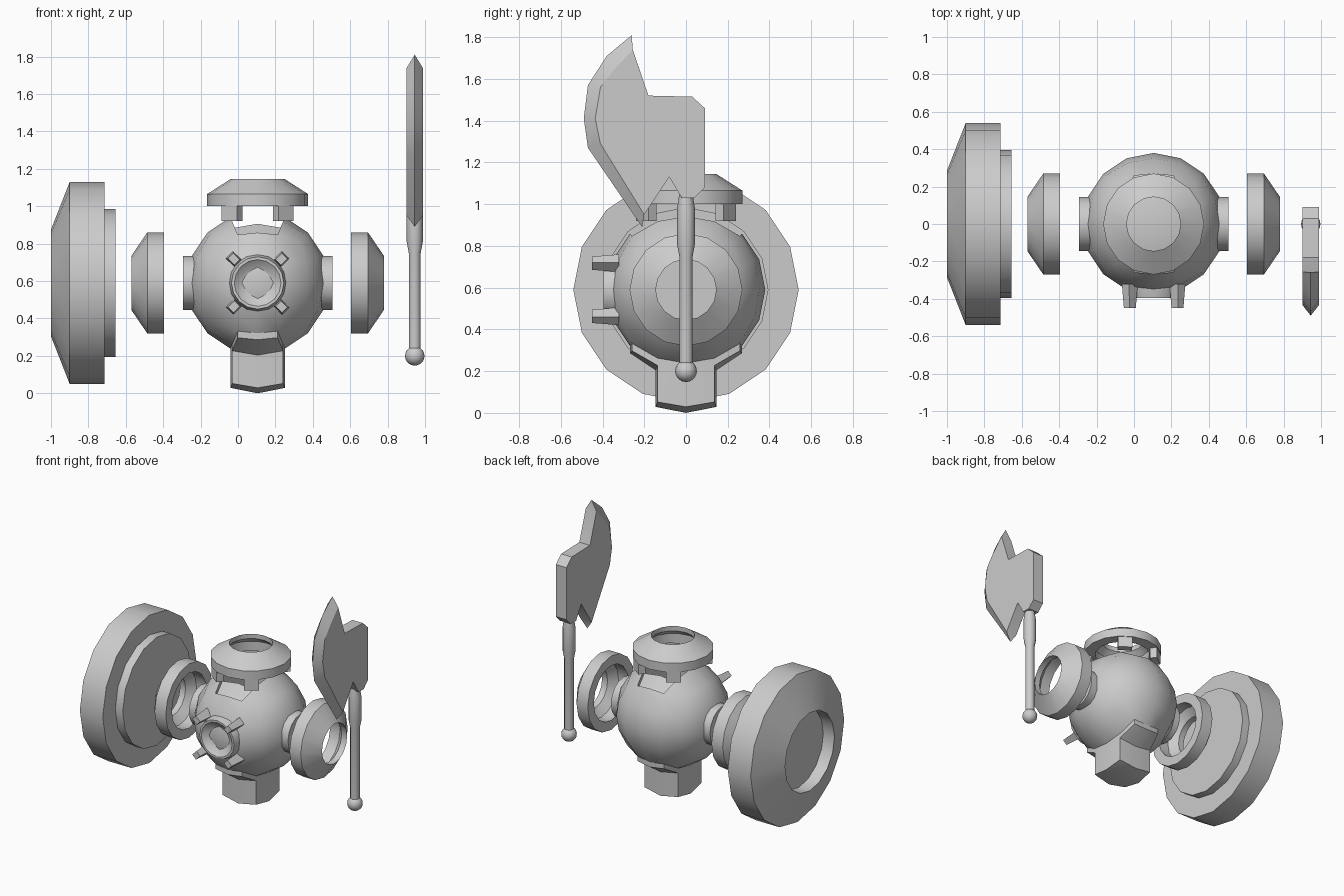
import bpy, bmesh, math
from mathutils import Matrix, Vector

cube = bpy.data.objects.get("Cube")
if cube:
    bpy.data.objects.remove(cube, do_unlink=True)

grey = bpy.data.materials.new("plain_grey")
grey.use_nodes = True
GREY = (0.6, 0.6, 0.6, 1)
grey.diffuse_color = GREY
grey.node_tree.nodes["Principled BSDF"].inputs["Base Color"].default_value = GREY

CX, CZ, R = 0.105, 0.59, 0.38
ALONG_X = Matrix.Rotation(math.pi / 2, 4, 'Y')
ALONG_MINUS_X = Matrix.Rotation(-math.pi / 2, 4, 'Y')
ALONG_MINUS_Y = Matrix.Rotation(math.pi / 2, 4, 'X')


def finish(bm, name):
    bmesh.ops.recalc_face_normals(bm, faces=bm.faces)
    mesh = bpy.data.meshes.new(name)
    bm.to_mesh(mesh)
    bm.free()
    obj = bpy.data.objects.new(name, mesh)
    bpy.context.collection.objects.link(obj)
    mesh.materials.append(grey)
    bpy.ops.object.select_all(action='DESELECT')
    obj.select_set(True)
    bpy.context.view_layer.objects.active = obj
    bpy.ops.object.shade_smooth_by_angle(angle=math.radians(31))
    return obj


def lathe(name, profile, place, turn=Matrix(), ring=False, sides=16):
    """Turn (radius, height) points about z, then rotate and place."""
    bm = bmesh.new()
    rows = []
    for r, h in profile:
        rows.append([bm.verts.new((r * math.cos(a), r * math.sin(a), h))
                     for a in (math.tau * i / sides for i in range(sides))])
    pairs = list(zip(rows, rows[1:]))
    if ring:
        pairs.append((rows[-1], rows[0]))
    for a, b in pairs:
        for i in range(sides):
            j = (i + 1) % sides
            bm.faces.new((a[i], a[j], b[j], b[i]))
    if not ring:
        bm.faces.new(rows[0])
        bm.faces.new(rows[-1])
    bm.transform(Matrix.Translation(place) @ turn)
    return finish(bm, name)


def box(name, size, matrix, taper=1.0):
    """A box whose +z end may be narrowed."""
    bm = bmesh.new()
    bmesh.ops.create_cube(bm, size=1)
    for v in bm.verts:
        k = taper if v.co.z > 0 else 1
        v.co = Vector((v.co.x * size[0] * k, v.co.y * size[1] * k, v.co.z * size[2]))
    bm.transform(matrix)
    return finish(bm, name)


# Body: rounded cube sphere with a top socket and a matching bottom plug
bm = bmesh.new()
bmesh.ops.create_cube(bm, size=2)
bmesh.ops.subdivide_edges(bm, edges=bm.edges[:], cuts=3, use_grid_fill=True)
strips, cores = {1: [], -1: []}, {1: [], -1: []}
for f in bm.faces:
    c = f.calc_center_median()
    if abs(c.z) > 0.99 and abs(c.x) < 0.5:
        s = 1 if c.z > 0 else -1
        strips[s].append(f)
        if abs(c.y) < 0.5:
            cores[s].append(f.calc_center_median())
for v in bm.verts:
    v.co = Vector([math.tan(c * math.pi / 4) for c in v.co]).normalized() * R


def push_down(faces, depth):
    out = bmesh.ops.extrude_face_region(bm, geom=faces)["geom"]
    bmesh.ops.translate(bm, vec=(0, 0, -depth),
                        verts=[g for g in out if isinstance(g, bmesh.types.BMVert)])
    old = [f for f in faces if f.is_valid]
    if old:
        bmesh.ops.delete(bm, geom=old, context='FACES')
    return [g for g in out if isinstance(g, bmesh.types.BMFace) and g.is_valid]


for s in (1, -1):
    moved = push_down(strips[s], 0.035)
    core = [f for f in moved if abs(f.calc_center_median().y) < R * 0.38]
    push_down(core, 0.175)
bm.transform(Matrix.Translation((CX, 0, CZ)))
finish(bm, "body")

# Side sockets and the outer arm rings
for side, turn, name in ((1, ALONG_X, "left"), (-1, ALONG_MINUS_X, "right")):
    centre = (CX, 0, CZ)
    lathe(name + "_socket", [(0.145, 0.3), (0.145, 0.4)], centre, turn)
    lathe(name + "_arm_ring",
          [(0.2, 0.5), (0.27, 0.5), (0.27, 0.59), (0.145, 0.675), (0.145, 0.63), (0.2, 0.58)],
          centre, turn, ring=True)

# Hat ring with four tabs under it
lathe("hat", [(0.19, 1.0), (0.27, 1.0), (0.27, 1.065), (0.145, 1.145),
              (0.145, 1.11), (0.19, 1.07)], (CX, 0, 0), ring=True)
for sx in (1, -1):
    for sy in (1, -1):
        spot = Matrix.Translation((CX + 0.137 * sx, 0.19 * sy, 0.965))
        spin = Matrix.Rotation(-sx * sy * math.radians(36), 4, 'Z')
        box("hat_tab", (0.1, 0.05, 0.09), spot @ spin)

# Front eye with four prongs
lathe("front_eye", [(0.16, 0.28), (0.155, 0.33), (0.14, 0.395), (0.125, 0.395),
                    (0.09, 0.365), (0.04, 0.35)], (CX, 0, CZ), ALONG_MINUS_Y)
for i in range(4):
    spin = Matrix.Rotation(math.radians(45 + 90 * i), 4, 'Z')
    box("eye_prong", (0.065, 0.055, 0.13),
        Matrix.Translation((CX, 0, CZ)) @ ALONG_MINUS_Y @ spin
        @ Matrix.Translation((0.18, 0, 0.385)), taper=0.75)

# Shield with a hollow on its outer side
lathe("shield", [(0.395, 0.655), (0.395, 0.715), (0.54, 0.715), (0.54, 0.9),
                 (0.285, 1.0), (0.285, 0.91)], (0, 0, CZ), ALONG_MINUS_X)

# Axe handle and pommel
AX = 0.945
lathe("axe_handle", [(0.032, 0.2), (0.032, 0.75), (0.043, 0.81), (0.043, 0.98),
                     (0.03, 1.06)], (AX, 0, 0), sides=12)
bm = bmesh.new()
bmesh.ops.create_uvsphere(bm, u_segments=16, v_segments=10, radius=0.052)
bm.transform(Matrix.Translation((AX, 0, 0.2)))
finish(bm, "axe_pommel")

# Axe blade: flat cheeks, sharp curved edge
edge = [(-0.26, 1.81), (-0.38, 1.71), (-0.47, 1.57), (-0.49, 1.41), (-0.47, 1.27), (-0.21, 0.89)]
bevel = [(-0.255, 1.74), (-0.34, 1.65), (-0.41, 1.56), (-0.435, 1.41), (-0.41, 1.29), (-0.2, 0.95)]
back = [(-0.08, 1.13), (-0.02, 1.03), (0.04, 1.03), (0.09, 1.08),
        (0.09, 1.46), (0.03, 1.515), (-0.18, 1.52)]
bm = bmesh.new()
sharp = [bm.verts.new((AX, y, z)) for y, z in edge]
cheeks = [[bm.verts.new((AX + dx, y, z)) for y, z in bevel + back] for dx in (0.043, -0.043)]
n, total = len(edge), len(bevel + back)
for cheek in cheeks:
    bm.faces.new(cheek)
    for i in range(n - 1):
        bm.faces.new((cheek[i], cheek[i + 1], sharp[i + 1], sharp[i]))
for i in range(n - 1, total):
    j = (i + 1) % total
    bm.faces.new((cheeks[0][i], cheeks[0][j], cheeks[1][j], cheeks[1][i]))
for i in (0, n - 1):
    bm.faces.new((cheeks[0][i], sharp[i], cheeks[1][i]))
finish(bm, "axe_blade")
